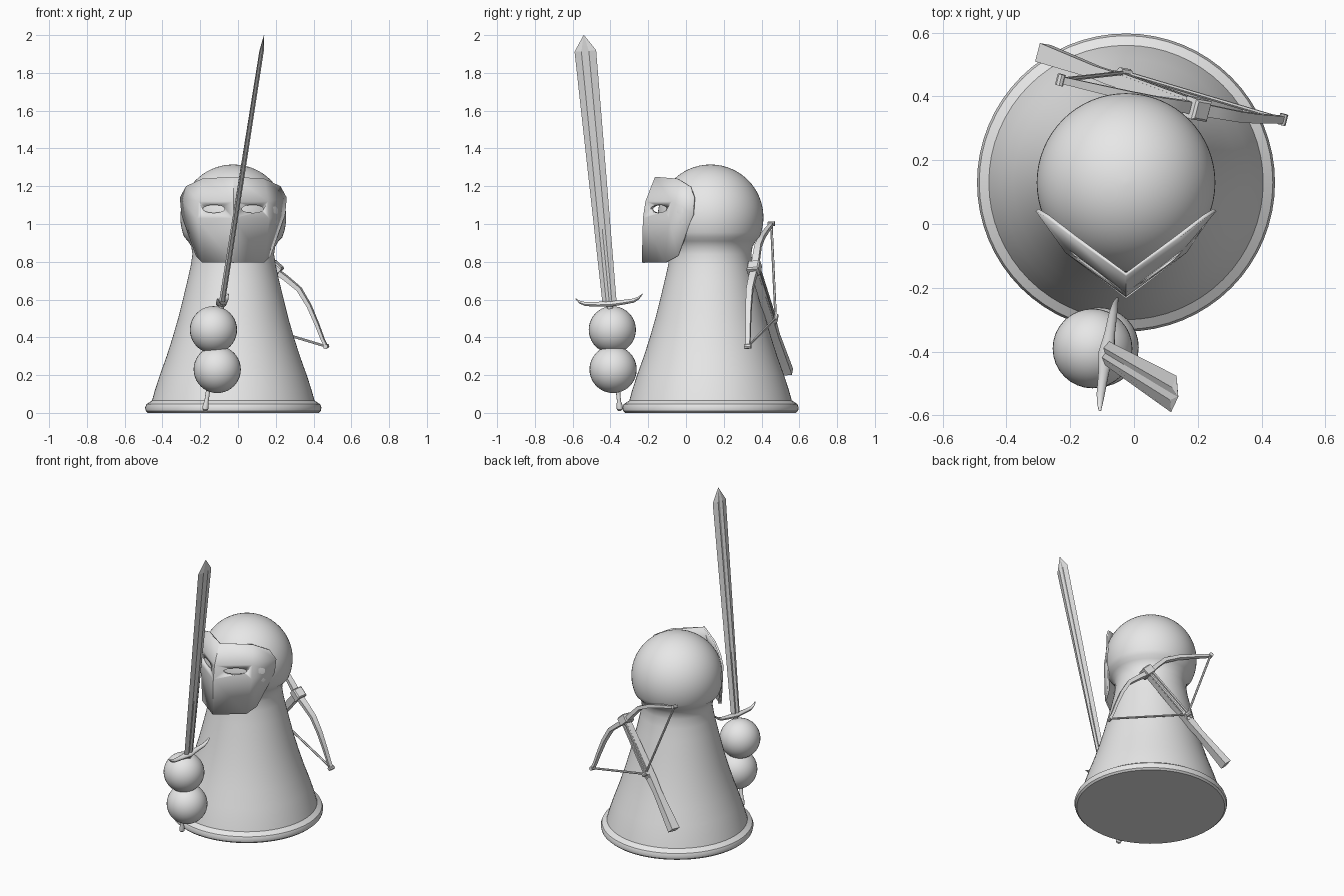
import bpy, bmesh, math
from mathutils import Vector as V

if "Cube" in bpy.data.objects:
    bpy.data.objects.remove(bpy.data.objects["Cube"])

grey = bpy.data.materials.new("light_grey")
grey.diffuse_color = (0.8, 0.8, 0.8, 1)
grey.use_nodes = True
grey.node_tree.nodes["Principled BSDF"].inputs["Base Color"].default_value = grey.diffuse_color
CX, CY = -0.025, 0.13          # axis of the body


def finish(name, bm, angle=35):
    bmesh.ops.recalc_face_normals(bm, faces=bm.faces)
    me = bpy.data.meshes.new(name)
    bm.to_mesh(me)
    bm.free()
    ob = bpy.data.objects.new(name, me)
    bpy.context.collection.objects.link(ob)
    me.materials.append(grey)
    bpy.ops.object.select_all(action='DESELECT')
    ob.select_set(True)
    bpy.context.view_layer.objects.active = ob
    bpy.ops.object.shade_smooth_by_angle(angle=math.radians(angle))
    return ob


def loft(name, rings, angle=35):
    """Skin a list of equal-length rings and cap both ends."""
    bm = bmesh.new()
    rows = [[bm.verts.new(p) for p in r] for r in rings]
    n = len(rows[0])
    for a, b in zip(rows, rows[1:]):
        for i in range(n):
            bm.faces.new((a[i], a[(i + 1) % n], b[(i + 1) % n], b[i]))
    bm.faces.new(rows[0])
    bm.faces.new(rows[-1])
    return finish(name, bm, angle)


def oval(c, u, v, n=12):
    return [c + u * math.cos(2 * math.pi * i / n) + v * math.sin(2 * math.pi * i / n)
            for i in range(n)]


def rect(c, u, v):
    return [c + u + v, c - u + v, c - u - v, c + u - v]


def rod(name, p, q, r, n=8):
    d = (q - p).normalized()
    u = d.orthogonal().normalized()
    v = d.cross(u)
    return loft(name, [oval(p, u * r, v * r, n), oval(q, u * r, v * r, n)])


# Pawn-shaped body with round head
prof = [(.452, 0), (.463, .01), (.467, .028), (.46, .046), (.445, .056), (.43, .066),
        (.415, .12), (.389, .2), (.353, .3), (.321, .4), (.292, .5), (.267, .6),
        (.243, .7), (.225, .78), (.216, .84), (.222, .88), (.24, .91)]
for k in range(-4, 17):
    a = math.radians(5.5 * k)
    prof.append((.28 * math.cos(a), 1.035 + .28 * math.sin(a)))
prof.append((.002, 1.315))
loft("body", [oval(V((CX, CY, z)), V((r, 0, 0)), V((0, r, 0)), 64) for r, z in prof])

# Two round hands stacked on the grip
for name, c in (("lower_hand", (-.11, -.386, .23)), ("upper_hand", (-.13, -.39, .44))):
    bm = bmesh.new()
    bmesh.ops.create_uvsphere(bm, u_segments=32, v_segments=20, radius=.125)
    bmesh.ops.translate(bm, verts=bm.verts, vec=c)
    finish(name, bm)

# Mask: folded plate, rows of (centre, cheek fold, side) mirrored left and right
half = [((0, -.164, 1.25), (.165, -.045, 1.24), (.25, .02, 1.2)),
        ((0, -.215, 1.12), (.185, -.075, 1.12), (.283, .04, 1.14)),
        ((0, -.228, 1.03), (.19, -.09, 1.03), (.275, .035, 1.05)),
        ((0, -.234, .795), (.165, -.11, .797), (.198, -.045, .83))]
bm = bmesh.new()
rows = []
for c, f, s in half:
    pts = [(-s[0], *s[1:]), (-f[0], *f[1:]), c, f, s]
    rows.append([bm.verts.new((x + CX, y, z)) for x, y, z in pts])
for a, b in zip(rows, rows[1:]):
    for i in range(4):
        bm.faces.new((a[i], b[i], b[i + 1], a[i + 1]))
mask = finish("mask", bm, 20)
sol = mask.modifiers.new("thickness", 'SOLIDIFY')
sol.thickness = .012
sol.offset = -1
# Eye holes
for side in (-1, 1):
    c = V((CX + side * .103, 0, 1.08))
    u, v = V((.058, 0, 0)), V((0, 0, .021))
    cut = loft("eye_cutter", [oval(c + V((0, y, 0)), u, v, 20) for y in (-.4, -.04)])
    cut.hide_render = True
    cut.hide_set(True)
    b = mask.modifiers.new("eye", 'BOOLEAN')
    b.operation = 'DIFFERENCE'
    b.solver = 'EXACT'
    b.object = cut

# Sword frame: a along the blade, w across it, t through its thickness
P, T = V((-.175, -.35, .012)), V((.138, -.541, 2.0))
a = (T - P).normalized()
w = V((.14, .99, 0))
w = (w - a * w.dot(a)).normalized()
t = a.cross(w)
L = (T - P).length


def blade_ring(d, hw, ht):
    f = min(.02, hw * .4)       # raised ribs beside a shallow fuller
    sec = [(hw, 0), (f, ht), (0, ht * .5), (-f, ht), (-hw, 0), (-f, -ht), (0, -ht * .5), (f, -ht)]
    return [P + a * d + w * x + t * y for x, y in sec]


loft("blade", [blade_ring(.57, .038, .014), blade_ring(L - .085, .058, .009),
               blade_ring(L, .001, .001)], 10)
loft("grip", [oval(P + a * d, w * r, t * r) for d, r in
              ((0, .009), (.008, .016), (.03, .016), (.05, .011), (.3, .013), (.57, .016))])
loft("cross_guard", [oval(P + a * (.575 + h) + w * s, a * ra, t * rt) for s, h, ra, rt in
     [(-.18, .04, .003, .004), (-.16, .021, .008, .009), (-.13, .008, .011, .013),
      (-.06, .002, .013, .017), (0, 0, .016, .026), (.06, .002, .013, .017),
      (.13, .008, .011, .013), (.16, .021, .008, .009), (.18, .04, .003, .004)]])

# Crossbow frame: d along the stock to the butt, l along the limbs, n outward
N, B = V((.2, .36, .77)), V((-.285, .535, .215))
d = (B - N).normalized()
l = V((.7, -.125, -.65))
l = (l - d * l.dot(d)).normalized()
n = l.cross(d)
if n.y < 0:
    n = -n
SL = (B - N).length
loft("stock", [rect(N + d * s, l * x, n * y) for s, x, y in
               ((-.02, .02, .018), (.42, .023, .022), (.5, .019, .02), (SL, .024, .03))])
groove = N + n * .022
for side in (-1, 1):            # rails beside the bolt groove
    o = groove + l * side * .014
    loft("bolt_rail", [rect(o, l * .006, n * .006), rect(o + d * .4, l * .006, n * .006)])
loft("nose_block", [rect(N + d * s, l * x, n * x) for s, x in
                    ((-.025, .026), (-.018, .033), (.028, .033), (.035, .026))])

# Curved limbs, tips and drawn string
path = [(0, .015), (.08, .005), (.17, 0), (.27, .03), (.37, .076), (.44, .112), (.485, .13)]
nut = N + d * .37 + n * .03
for side in (-1, 1):
    rings = []
    for i, (s, h) in enumerate(path):
        s0, h0 = path[max(i - 1, 0)]
        s1, h1 = path[min(i + 1, len(path) - 1)]
        across = (d * (s1 - s0) - l * side * (h1 - h0)).normalized()
        k = 1 - .45 * s / .485
        rings.append(rect(N + l * side * s + d * h, across * .014 * k, n * .02 * k))
    loft("bow_limb", rings, 40)
    tip = N + l * side * .48 + d * .128
    rod("limb_tip", tip - n * .018, tip + n * .018, .013)
    rod("string", tip, nut, .007, 6)
rod("string_nut", nut - l * .022, nut + l * .022, .014)
